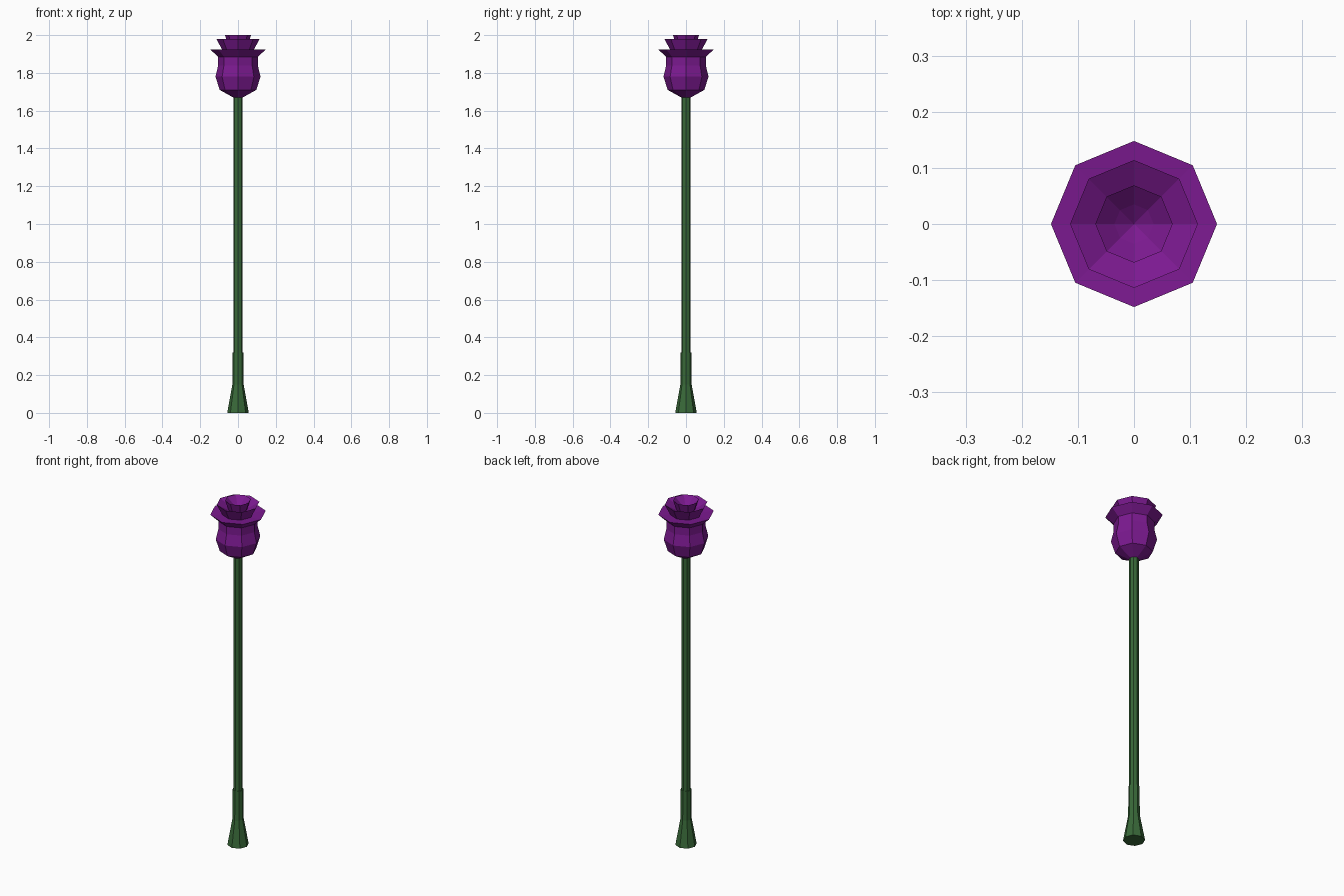
import bpy, bmesh, math

if "Cube" in bpy.data.objects:
    bpy.data.objects.remove(bpy.data.objects["Cube"])

def material(name, rgb):
    m = bpy.data.materials.new(name)
    m.diffuse_color = (*rgb, 1)
    m.use_nodes = True
    m.node_tree.nodes["Principled BSDF"].inputs["Base Color"].default_value = m.diffuse_color
    return m

def lathe(name, profile, mat, sides=8):
    """Revolve (radius, z) points around z; radius 0 makes a pole."""
    bm = bmesh.new()
    rings = []
    for r, z in profile:
        n = sides if r > 0 else 1
        rings.append([bm.verts.new((r * math.cos(2 * math.pi * i / sides),
                                    r * math.sin(2 * math.pi * i / sides), z))
                      for i in range(n)])
    for a, b in zip(rings, rings[1:]):
        for i in range(sides):
            j = (i + 1) % sides
            quad = [a[i % len(a)], a[j % len(a)], b[j % len(b)], b[i % len(b)]]
            bm.faces.new(list(dict.fromkeys(quad)))
    bmesh.ops.recalc_face_normals(bm, faces=bm.faces)
    me = bpy.data.meshes.new(name)
    bm.to_mesh(me)
    bm.free()
    me.materials.append(mat)
    ob = bpy.data.objects.new(name, me)
    bpy.context.collection.objects.link(ob)
    return ob

purple = material("petal_purple", (0.20, 0.01, 0.28))
green = material("stem_green", (0.04, 0.14, 0.04))

# Stem and flared grip at its foot
lathe("stem", [(0, 0.1), (0.025, 0.1), (0.025, 1.69), (0, 1.69)], green)
lathe("stem_base", [(0, 0), (0.057, 0), (0.03, 0.15), (0.029, 0.32), (0, 0.32)], green)

# Blossom: bulb, flat rim, then two nested flared cups
lathe("blossom", [(0, 1.67), (0.025, 1.67), (0.097, 1.71), (0.119, 1.78),
                  (0.105, 1.84), (0.105, 1.885), (0.148, 1.925), (0.083, 1.92),
                  (0.114, 1.98), (0.05, 1.945), (0.069, 2.0),
                  (0.035, 1.97), (0, 1.945)], purple)
